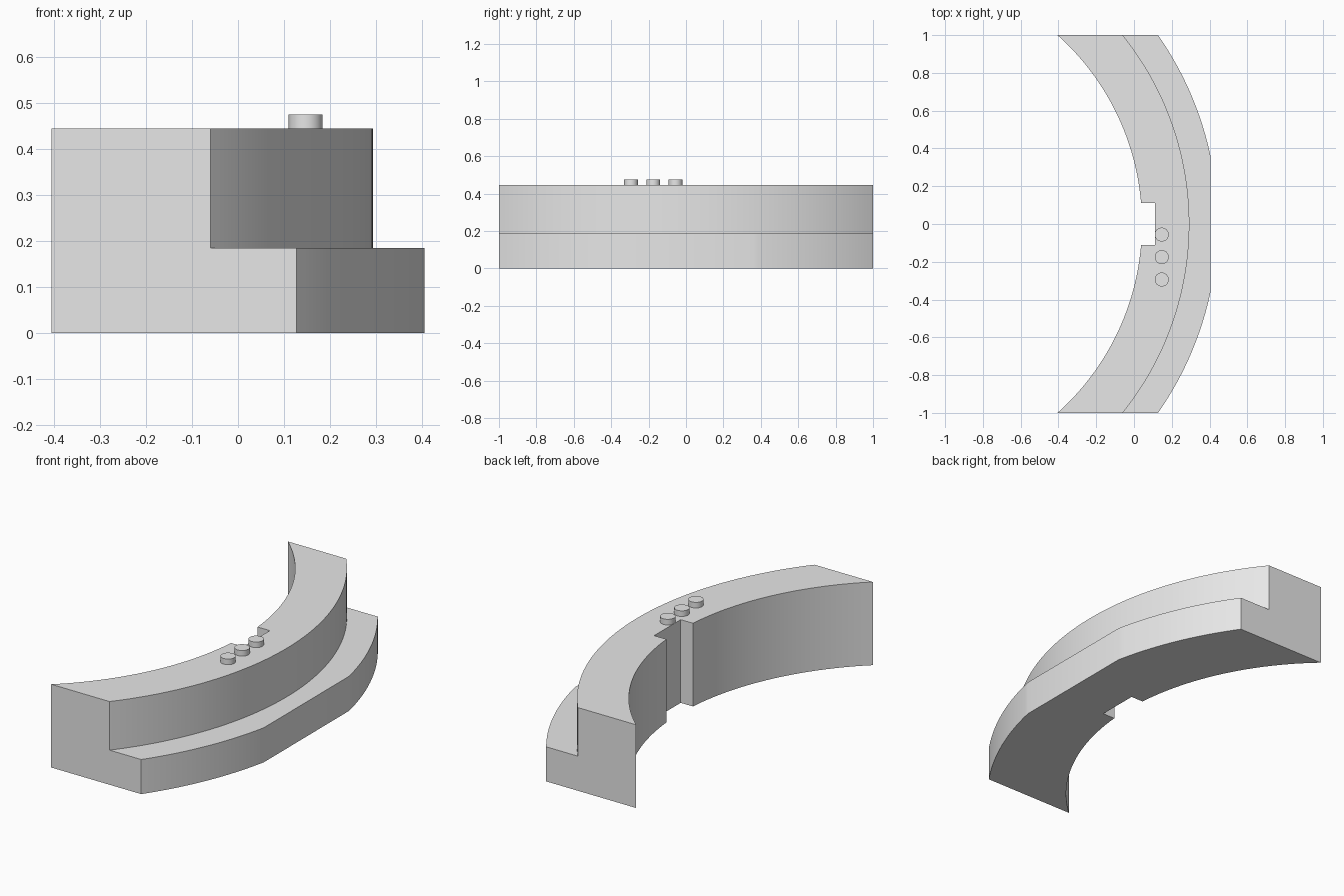
import bpy, bmesh, math

if "Cube" in bpy.data.objects:
    bpy.data.objects.remove(bpy.data.objects["Cube"])

CX = -1.30                      # shared centre of all arcs
Z_STEP, Z_TOP = 0.185, 0.445

grey = bpy.data.materials.new("light_grey")
grey.diffuse_color = (0.8, 0.8, 0.8, 1)
grey.use_nodes = True
grey.node_tree.nodes["Principled BSDF"].inputs["Base Color"].default_value = grey.diffuse_color


def arc(r, y0, y1, n):
    """Points on the arc of radius r, from height y0 to y1."""
    a0, a1 = math.asin(y0 / r), math.asin(y1 / r)
    return [(CX + r * math.cos(a0 + (a1 - a0) * i / n),
             r * math.sin(a0 + (a1 - a0) * i / n)) for i in range(n + 1)]


def finish(bm, name):
    bmesh.ops.recalc_face_normals(bm, faces=bm.faces)
    me = bpy.data.meshes.new(name)
    bm.to_mesh(me)
    bm.free()
    me.materials.append(grey)
    ob = bpy.data.objects.new(name, me)
    bpy.context.collection.objects.link(ob)
    bpy.ops.object.select_all(action='DESELECT')
    ob.select_set(True)
    bpy.context.view_layer.objects.active = ob
    bpy.ops.object.shade_smooth_by_angle(angle=math.radians(25))
    return ob


# Plan outlines: inner edge with notch, upper edge, outer edge with flat
r_in, r_mid, r_out = (math.hypot(x - CX, 1) for x in (-0.405, -0.06, 0.127))
inner = (arc(r_in, -1, -0.112, 28) + [(0.11, -0.112), (0.11, 0.112)]
         + arc(r_in, 0.112, 1, 28))
middle = arc(r_mid, -1, 1, 64)
flat_y = math.sqrt(r_out ** 2 - (0.405 - CX) ** 2)
outer = arc(r_out, -1, -flat_y, 24) + arc(r_out, flat_y, 1, 24)

# Stepped curved body
bm = bmesh.new()


def ring(points, z):
    return [bm.verts.new((x, y, z)) for x, y in points]


def wall(a, b):
    for i in range(len(a) - 1):
        bm.faces.new((a[i], a[i + 1], b[i + 1], b[i]))


in_low, in_top = ring(inner, 0), ring(inner, Z_TOP)
mid_low, mid_top = ring(middle, Z_STEP), ring(middle, Z_TOP)
out_low, out_top = ring(outer, 0), ring(outer, Z_STEP)
wall(in_low, in_top)
wall(mid_low, mid_top)
wall(out_low, out_top)
bm.faces.new(in_low + out_low[::-1])        # underside
bm.faces.new(in_top + mid_top[::-1])        # top
bm.faces.new(mid_low + out_top[::-1])       # ledge
for k in (0, -1):                           # L-shaped ends
    bm.faces.new([r[k] for r in (in_low, out_low, out_top,
                                 mid_low, mid_top, in_top)])
finish(bm, "curved_counter_body")

# Three round buttons on top
for i, y in enumerate((-0.056, -0.175, -0.294)):
    bm = bmesh.new()
    bmesh.ops.create_cone(bm, cap_ends=True, segments=32, radius1=0.037,
                          radius2=0.037, depth=0.03)
    bmesh.ops.translate(bm, verts=bm.verts, vec=(0.147, y, Z_TOP + 0.015))
    finish(bm, f"top_button_{i + 1}")
